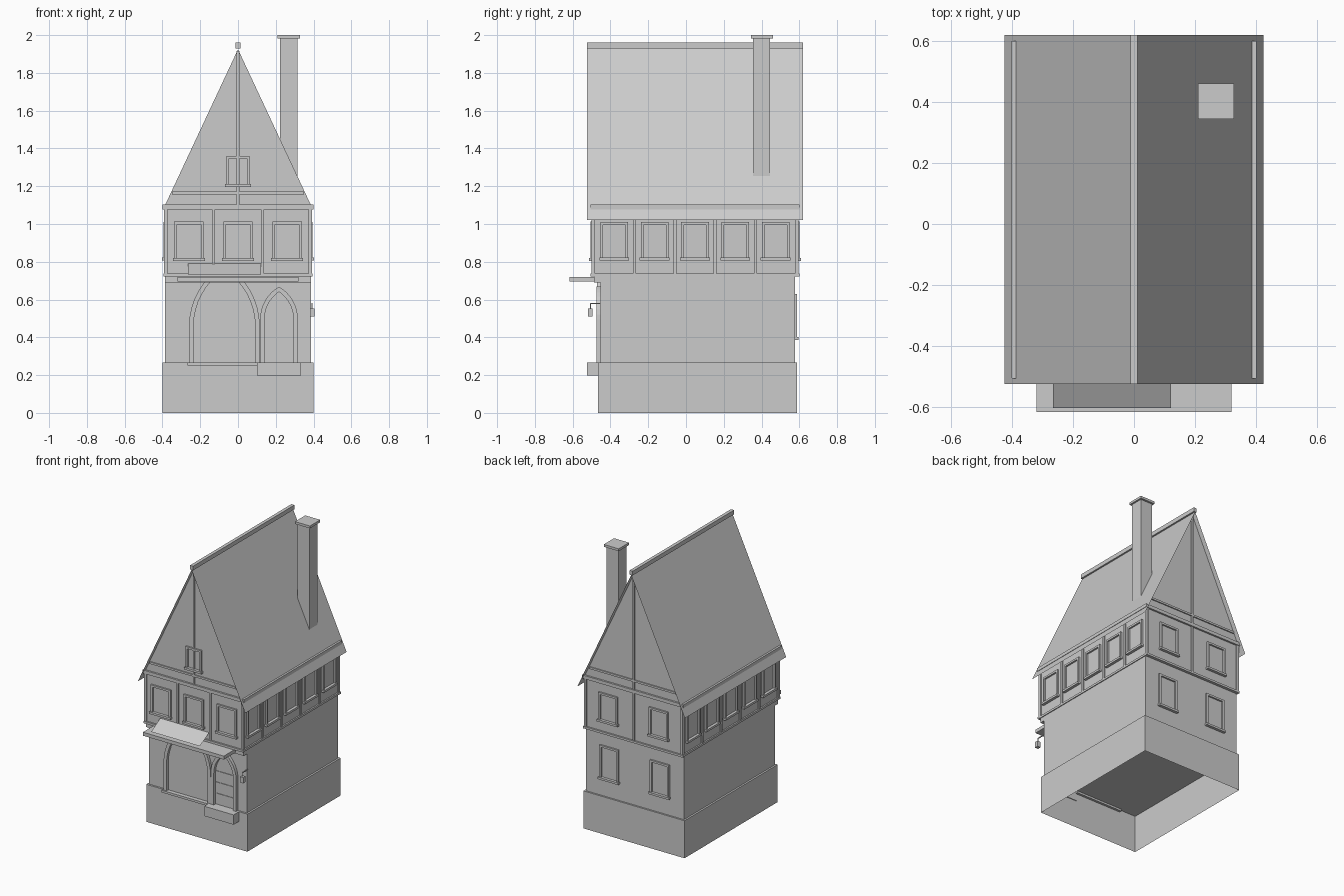
import bpy, math

if "Cube" in bpy.data.objects:
    bpy.data.objects.remove(bpy.data.objects["Cube"])

def mesh(name, verts, faces):
    me = bpy.data.meshes.new(name)
    me.from_pydata(verts, [], faces)
    me.update()
    ob = bpy.data.objects.new(name, me)
    bpy.context.collection.objects.link(ob)
    return ob

def box(name, x, y, z, bottom=True):
    x, y, z = sorted(x), sorted(y), sorted(z)
    v = [(a, b, c) for c in z for b in y for a in x]
    f = [(4, 5, 7, 6), (0, 1, 5, 4), (1, 3, 7, 5), (3, 2, 6, 7), (2, 0, 4, 6)]
    if bottom:
        f.append((0, 2, 3, 1))
    return mesh(name, v, f)

# Upper-storey wall planes: half width, front and back
WX, WF, WB = 0.383, -0.493, 0.588

def on_wall(name, side, u, z, d, plane=None):
    """Box on a wall: u along the wall, z up, d outward from the wall plane."""
    p = plane if plane is not None else {'front': WF, 'back': WB, 'left': -WX, 'right': WX}[side]
    s = -1 if side in ('front', 'left') else 1
    depth = (p + s * d[0], p + s * d[1])
    name = side + '_' + name
    return box(name, u, depth, z) if side in ('front', 'back') else box(name, depth, u, z)

def window(side, c, w, z0, z1, plane=None, t=0.014):
    h = w / 2
    for s in (-1, 1):
        on_wall('window_jamb', side, (c + s * h, c + s * (h - t)), (z0, z1), (-.003, .012), plane)
    on_wall('window_head', side, (c - h, c + h), (z1 - t, z1), (-.003, .012), plane)
    on_wall('window_sill', side, (c - h - .006, c + h + .006), (z0 - .003, z0 + .012), (-.003, .02), plane)

# Plinth (open underneath) and ground floor
box('plinth', (-.4, .4), (-.465, .588), (0, .268), bottom=False)
box('ground_floor', (-.387, .387), (-.452, .576), (.266, .728))
box('jetty_beam', (-.387, .387), (-.488, -.45), (.69, .73))

# Upper storey
box('upper_floor', (-WX, WX), (WF, WB), (.725, 1.1))
for side in ('front', 'back'):
    on_wall('bottom_rail', side, (-.395, .395), (.722, .737), (-.004, .012))
    on_wall('top_plate', side, (-.4, .4), (1.078, 1.102), (-.004, .013))
    for s in (-1, 1):
        on_wall('corner_post', side, (s * .391, s * .373), (.73, 1.08), (-.004, .008))
for side in ('left', 'right'):
    on_wall('bottom_rail', side, (-.503, .598), (.722, .737), (-.004, .01))
    on_wall('top_plate', side, (-.505, .6), (1.078, 1.102), (-.004, .018))
    for y in (-.501, .578):
        on_wall('corner_post', side, (y, y + .018), (.73, 1.08), (-.004, .008))
    for k in range(4):
        y = .0475 + (k - 1.5) * .2135
        on_wall('post', side, (y - .008, y + .008), (.73, 1.08), (-.004, .008))
    for k in range(5):
        window(side, .0475 + (k - 2) * .2135, .146, .81, 1.01)
for x in (-.13, .13):
    on_wall('post', 'front', (x - .007, x + .007), (.73, 1.08), (-.004, .008))
for x in (-.26, 0, .26):
    window('front', x, .156, .808, 1.012)
on_wall('post', 'back', (-.007, .007), (.73, 1.08), (-.004, .008))
for x in (-.2, .2):
    window('back', x, .15, .808, 1.012)
    window('back', x, .15, .39, .63, plane=.576)

# Gables with timber post and tie beam
for side, y in (('front', WF), ('back', WB)):
    tri = [(-.386, y, 1.1), (.386, y, 1.1), (0, y, 1.925)]
    mesh(side + '_gable', tri, [(0, 1, 2) if side == 'front' else (2, 1, 0)])
    on_wall('king_post', side, (-.007, .007), (1.1, 1.915), (-.004, .008))
    on_wall('tie_beam', side, (-.35, .35), (1.157, 1.171), (-.004, .008))
window('front', 0, .124, 1.2, 1.36)

# Thin roof sheets and ridge cap
Y0, Y1 = -.525, .62
for s, name in ((1, 'right_roof'), (-1, 'left_roof')):
    v = [(0, Y0, 1.93), (s * .425, Y0, 1.02), (s * .425, Y1, 1.02), (0, Y1, 1.93)]
    mesh(name, v, [(0, 1, 2, 3) if s > 0 else (3, 2, 1, 0)])
box('ridge_cap', (-.012, .012), (Y0, Y1), (1.93, 1.96))

# Chimney
box('chimney', (.222, .316), (.354, .446), (1.1, 1.985))
box('chimney_cap', (.21, .328), (.344, .46), (1.983, 2.0))

def arch(name, cx, w, t, z0, spring, y0, y1, n=8):
    """Pointed arch band with outer half width w and band width t."""
    def side(r):
        end = math.acos(w / r)
        return [(r - w, z0)] + [(r * math.cos(end * i / n) - w, spring + r * math.sin(end * i / n))
                                for i in range(n + 1)]
    def loop(r):
        p = side(r)
        return p + [(-x, z) for x, z in reversed(p[:-1])]
    out, inn = loop(2 * w), loop(2 * w - t)
    m = len(out)
    v = [(cx + x, y, z) for y in (y0, y1) for lp in (out, inn) for x, z in lp]
    f = []
    for i in range(m - 1):
        j = i + 1
        f += [(i, j, m + j, m + i), (2*m + i, 3*m + i, 3*m + j, 2*m + j),
              (i, 2*m + i, 2*m + j, j), (m + i, m + j, 3*m + j, 3*m + i)]
    f += [(0, m, 3*m, 2*m), (m - 1, 3*m - 1, 4*m - 1, 2*m - 1)]
    return mesh(name, v, f)

# Shop window arch, door arch, sill, doorstep and door rails
arch('shop_arch', -.072, .187, .024, .268, .46, -.472, -.448)
arch('door_arch', .217, .1, .023, .268, .495, -.474, -.448)
box('shop_sill', (-.268, .106), (-.482, -.448), (.252, .268))
box('doorstep', (.101, .333), (-.525, -.46), (.198, .268))
for z in (.34, .42, .5):
    box('door_rail', (.14, .294), (-.456, -.45), (z, z + .008))

# Canopy board with sloping awning sheet
box('canopy', (-.32, .32), (-.617, -.486), (.695, .72))
mesh('awning', [(-.265, -.603, .732), (.121, -.603, .732), (.121, -.5, .79), (-.265, -.5, .79)],
     [(0, 1, 2, 3)])

# Corner lantern on a thin bracket
box('lantern_bracket', (.388, .394), (-.507, -.45), (.577, .582))
box('lantern_hanger', (.39, .394), (-.508, -.504), (.548, .58))
box('lantern', (.38, .405), (-.519, -.494), (.51, .552))
